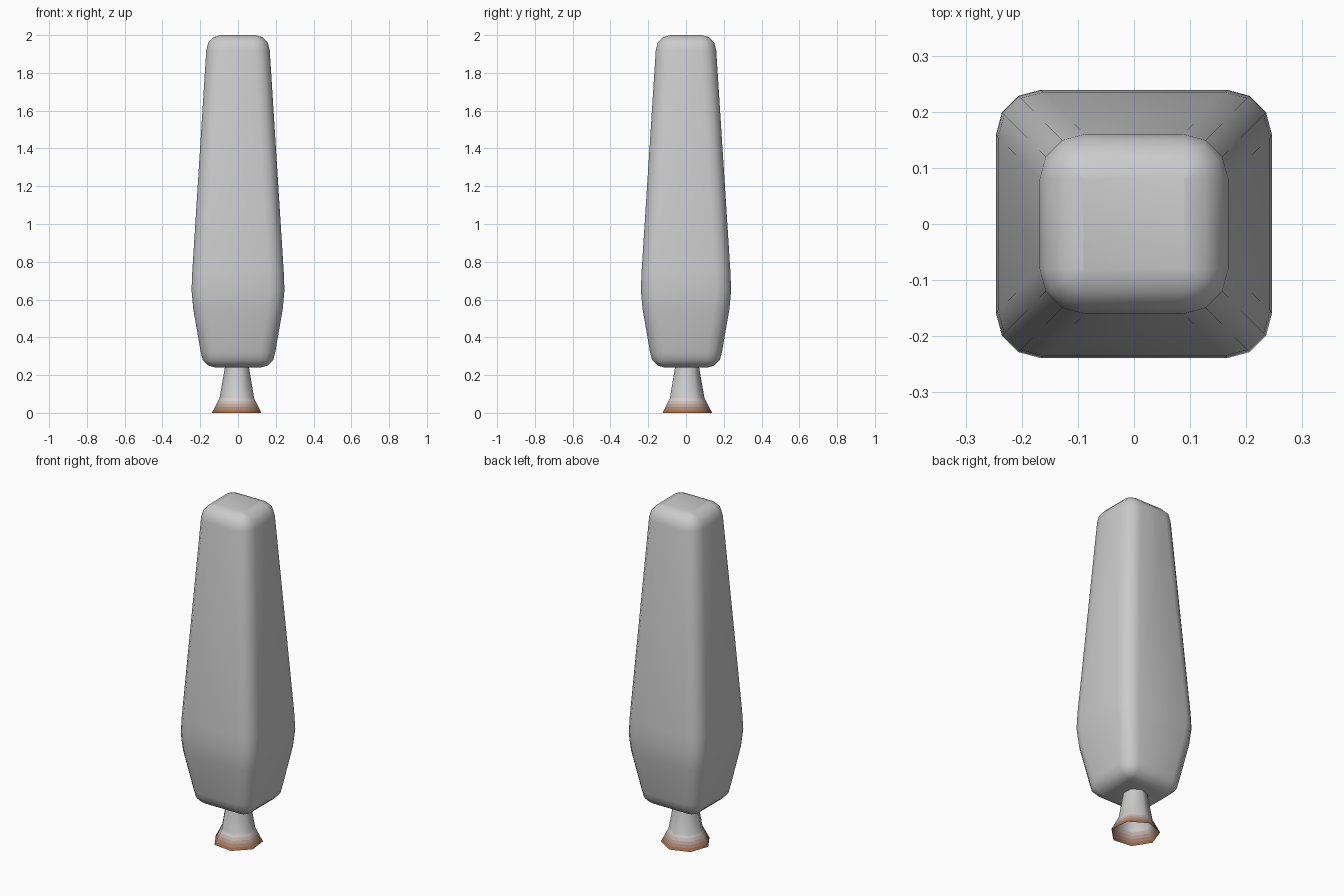
import bpy, math

if "Cube" in bpy.data.objects:
    bpy.data.objects.remove(bpy.data.objects["Cube"])


def loft(name, rings, caps):
    """Skin a list of equal-length point rings into one smooth object."""
    n = len(rings[0])
    verts = [p for ring in rings for p in ring]
    faces = [(i * n + j, i * n + (j + 1) % n, (i + 1) * n + (j + 1) % n, (i + 1) * n + j)
             for i in range(len(rings) - 1) for j in range(n)]
    if caps:
        faces.append(tuple(reversed(range(n))))
        faces.append(tuple(range(len(verts) - n, len(verts))))
    mesh = bpy.data.meshes.new(name)
    mesh.from_pydata(verts, [], faces)
    obj = bpy.data.objects.new(name, mesh)
    bpy.context.collection.objects.link(obj)
    for poly in mesh.polygons:
        poly.use_smooth = True
    return obj


def rounded_ring(hx, hy, r, z):
    """Rounded rectangle with three segments per corner."""
    ring = []
    for k, (sx, sy) in enumerate([(1, 1), (-1, 1), (-1, -1), (1, -1)]):
        for s in range(4):
            a = math.radians(90 * k + 30 * s)
            ring.append((sx * (hx - R) + r * math.cos(a), sy * (hy - R) + r * math.sin(a), z))
    return ring


# Foliage: tapered box with rounded edges, widest low down
R = 0.08
rings = []
for deg in (88, 60, 30, 0):
    a = math.radians(deg)
    rings.append(rounded_ring(0.197, 0.19, R * math.cos(a), 0.32 - R * math.sin(a)))
for hx, hy, z in [(0.237, 0.23, 0.55), (0.246, 0.239, 0.65), (0.242, 0.235, 0.75)]:
    rings.append(rounded_ring(hx, hy, R, z))
for deg in (0, 30, 60, 88):
    a = math.radians(deg)
    rings.append(rounded_ring(0.168, 0.16, R * math.cos(a), 1.92 + R * math.sin(a)))
loft("foliage", rings, True)

# Trunk: open flared tube, brown at the foot fading to grey
SIDES, BANDS = 7, 5
profile = [(0.135 - 0.041 * i / BANDS, 0.08 * i / BANDS) for i in range(BANDS + 1)]
profile += [(0.066, 0.24), (0.06, 0.29)]
trunk_rings = []
for r, z in profile:
    angles = [math.radians(135 + 360 * j / SIDES) for j in range(SIDES)]
    trunk_rings.append([(-0.004 + r * math.cos(a), 0.004 + r * math.sin(a), z) for a in angles])
trunk = loft("trunk", trunk_rings, False)

brown, grey = (0.36, 0.16, 0.08), (0.8, 0.8, 0.8)
for b in range(BANDS + 1):
    t = (b / BANDS) ** 1.3
    mat = bpy.data.materials.new("bark_%d" % b)
    mat.diffuse_color = [p + (q - p) * t for p, q in zip(brown, grey)] + [1]
    mat.use_nodes = True
    mat.node_tree.nodes["Principled BSDF"].inputs["Base Color"].default_value = mat.diffuse_color
    trunk.data.materials.append(mat)
for poly in trunk.data.polygons:
    poly.material_index = min(poly.index // SIDES, BANDS)
